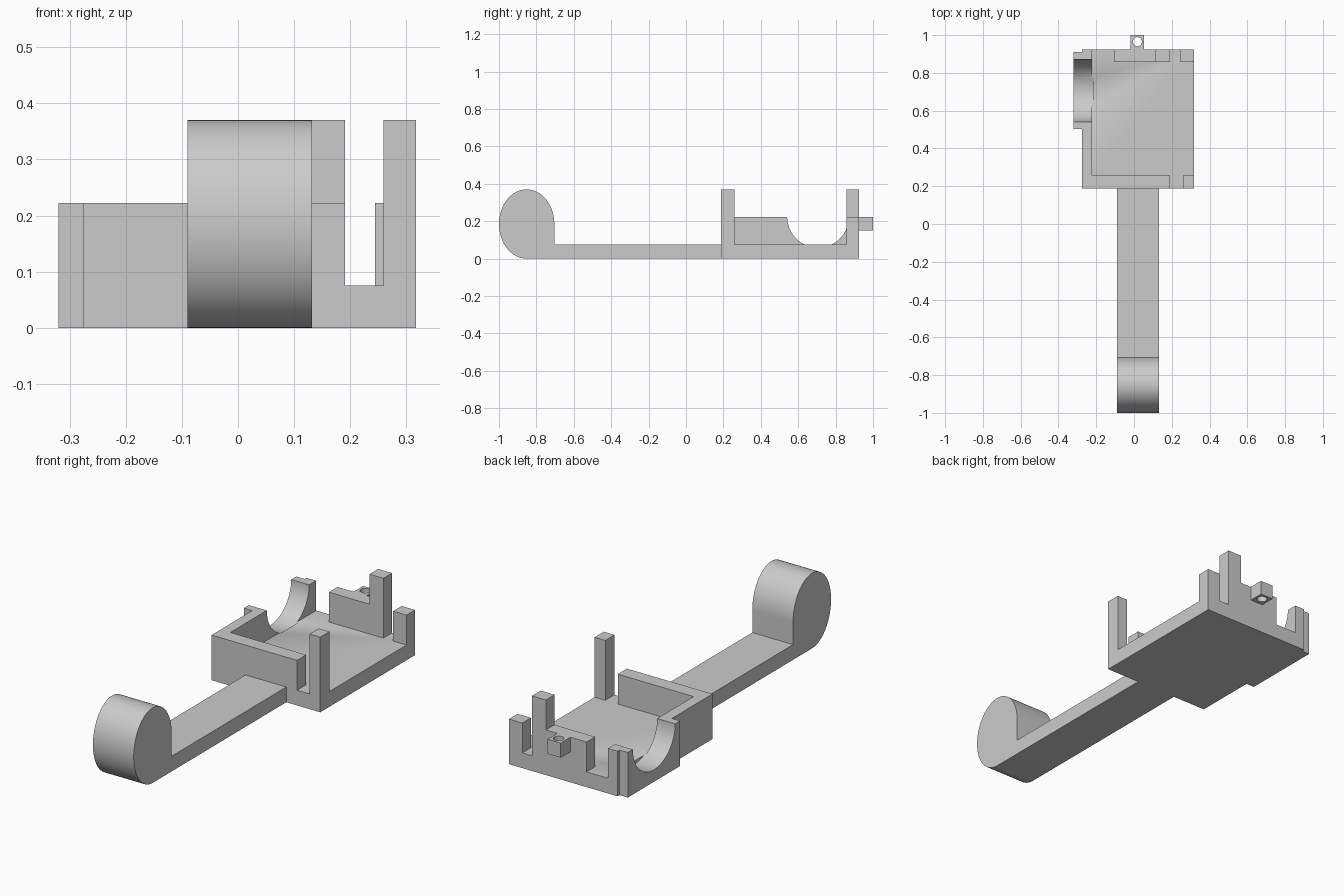
import bpy, bmesh, math
from mathutils import Matrix

cube = bpy.data.objects.get("Cube")
if cube:
    bpy.data.objects.remove(cube, do_unlink=True)

grey = bpy.data.materials.new("light_grey")
grey.use_nodes = True
COLOUR = (0.6, 0.6, 0.6, 1.0)
grey.diffuse_color = COLOUR
grey.node_tree.nodes["Principled BSDF"].inputs["Base Color"].default_value = COLOUR


def add_object(name, bm):
    bmesh.ops.recalc_face_normals(bm, faces=bm.faces)
    mesh = bpy.data.meshes.new(name)
    bm.to_mesh(mesh)
    bm.free()
    mesh.materials.append(grey)
    obj = bpy.data.objects.new(name, mesh)
    bpy.context.collection.objects.link(obj)
    return obj


def box(name, x, y, z):
    """Box from (min, max) pairs on each axis."""
    bm = bmesh.new()
    bmesh.ops.create_cube(bm, size=1)
    for v in bm.verts:
        v.co = [lo + (c + 0.5) * (hi - lo) for c, (lo, hi) in zip(v.co, (x, y, z))]
    return add_object(name, bm)


def extrude_x(name, profile, x0, x1):
    """Closed (y, z) profile extruded along x."""
    bm = bmesh.new()
    face = bm.faces.new([bm.verts.new((x0, y, z)) for y, z in profile])
    ext = bmesh.ops.extrude_face_region(bm, geom=[face])["geom"]
    moved = [g for g in ext if isinstance(g, bmesh.types.BMVert)]
    bmesh.ops.translate(bm, verts=moved, vec=(x1 - x0, 0, 0))
    return add_object(name, bm)


def cylinder(name, centre, radius, depth, axis):
    bm = bmesh.new()
    rot = Matrix.Rotation(math.pi / 2, 4, "Y") if axis == "X" else Matrix()
    bmesh.ops.create_cone(bm, cap_ends=True, segments=96, radius1=radius, radius2=radius,
                          depth=depth, matrix=Matrix.Translation(centre) @ rot)
    obj = add_object(name, bm)
    obj.hide_render = True
    return obj


def select_only(obj):
    bpy.ops.object.select_all(action="DESELECT")
    obj.select_set(True)
    bpy.context.view_layer.objects.active = obj


def smooth(obj):
    select_only(obj)
    bpy.ops.object.shade_smooth_by_angle(angle=math.radians(30))


def cut(cutter, *targets):
    """Subtract the cutter from each target, then discard it."""
    for obj in targets:
        mod = obj.modifiers.new("cut", "BOOLEAN")
        mod.operation = "DIFFERENCE"
        mod.solver = "EXACT"
        mod.object = cutter
        select_only(obj)
        bpy.ops.object.modifier_apply(modifier=mod.name)
        smooth(obj)
    bpy.data.objects.remove(cutter, do_unlink=True)


# Shared levels and limits
FLOOR, WALL, POST = 0.075, 0.222, 0.37
FRONT, BACK = (0.187, 0.258), (0.858, 0.925)
X0, X1 = -0.275, 0.317

# Arm with the rounded end, as one side profile
CY, RY, RZ = -0.852, 0.148, POST / 2
arc = [(CY + RY * math.cos(a), RZ + RZ * math.sin(a))
       for a in (math.radians(270 * i / 72) for i in range(73))]
arm_profile = arc + [(FRONT[0], 0), (FRONT[0], FLOOR), (CY + RY, FLOOR)]
smooth(extrude_x("arm_with_round_end", arm_profile, -0.09, 0.132))

# Tray floor and its walls
tray = box("tray_floor", (X0, X1), (FRONT[0], BACK[1]), (0, FLOOR))
side_wall = box("side_wall", (X0, -0.222), (FRONT[0], BACK[1]), (FLOOR, WALL))
cradle = box("outer_cradle", (-0.32, X0), (0.502, 0.91), (0, WALL))
box("front_wall", (-0.222, 0.191), FRONT, (FLOOR, WALL))
box("back_wall", (-0.106, 0.115), BACK, (FLOOR, WALL))

# Corner and clip posts
box("front_corner_post", (0.259, X1), FRONT, (FLOOR, POST))
box("back_corner_post", (0.244, X1), BACK, (FLOOR, WALL))
box("back_tall_post", (0.115, 0.191), BACK, (FLOOR, POST))

# Round seat through the side wall
cut(cylinder("seat_cutter", (-0.315, 0.706, WALL + 0.002), 0.165, 0.2, "X"),
    tray, side_wall, cradle)

# Lug with a vertical hole
lug = box("back_lug", (-0.018, 0.053), (BACK[1], 1.0), (0.15, WALL))
cut(cylinder("hole_cutter", (0.018, 0.965, 0.18), 0.024, 0.3, "Z"), lug)
